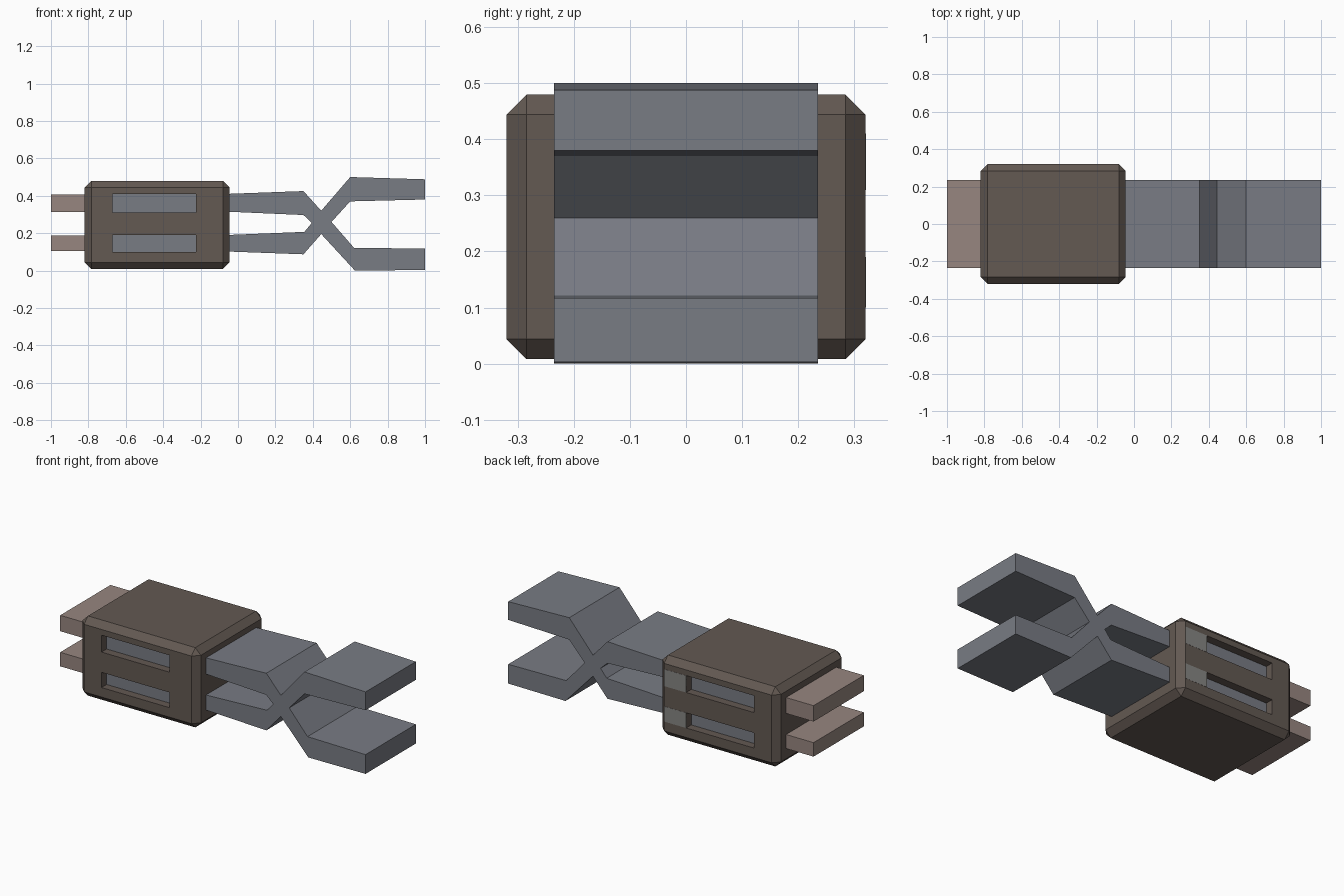
import bpy, bmesh

if "Cube" in bpy.data.objects:
    bpy.data.objects.remove(bpy.data.objects["Cube"])


def material(name, rgb):
    m = bpy.data.materials.new(name)
    m.diffuse_color = (*rgb, 1)
    m.use_nodes = True
    m.node_tree.nodes["Principled BSDF"].inputs["Base Color"].default_value = m.diffuse_color
    return m


brown = material("dark_brown", (0.125, 0.10, 0.085))
tan = material("dusty_tan", (0.31, 0.24, 0.215))
steel = material("steel_grey", (0.19, 0.20, 0.23))
pale = material("pale_grey", (0.24, 0.235, 0.225))


def extrude_profile(name, pts, y0, y1, mat):
    """Extrude an (x, z) outline from y0 to y1."""
    bm = bmesh.new()
    face = bm.faces.new([bm.verts.new((x, y0, z)) for x, z in pts])
    res = bmesh.ops.extrude_face_region(bm, geom=[face])
    verts = [v for v in res["geom"] if isinstance(v, bmesh.types.BMVert)]
    bmesh.ops.translate(bm, verts=verts, vec=(0, y1 - y0, 0))
    bmesh.ops.recalc_face_normals(bm, faces=bm.faces[:])
    me = bpy.data.meshes.new(name)
    bm.to_mesh(me)
    bm.free()
    me.materials.append(mat)
    ob = bpy.data.objects.new(name, me)
    bpy.context.collection.objects.link(ob)
    return ob


def box(name, x0, x1, y0, y1, z0, z1, mat):
    return extrude_profile(name, [(x0, z0), (x1, z0), (x1, z1), (x0, z1)], y0, y1, mat)


# Chamfered housing
body = box("housing", -0.82, -0.045, -0.32, 0.32, 0.008, 0.48, brown)
bevel = body.modifiers.new("chamfer", "BEVEL")
bevel.width = 0.036
bevel.segments = 1

# Slots on both sides, each with a steel floor; a pale strip beside the rear slots
slot_floor = 0.27
levels = {"lower": (0.10, 0.19), "upper": (0.31, 0.41)}
for level, (z0, z1) in levels.items():
    for side, s in (("front", -1), ("back", 1)):
        y0, y1 = sorted((s * slot_floor, s * 0.4))
        cutter = box(f"{level}_{side}_cutter", -0.67, -0.225, y0, y1, z0, z1, brown)
        cutter.hide_render = True
        cutter.hide_set(True)
        cut = body.modifiers.new("slot", "BOOLEAN")
        cut.object = cutter
        cut.operation = "DIFFERENCE"
        cut.solver = "EXACT"
        y0, y1 = sorted((s * (slot_floor - 0.01), s * (slot_floor + 0.002)))
        box(f"{level}_{side}_slot_floor", -0.67, -0.225, y0, y1, z0, z1, steel)
    box(f"{level}_back_strip", -0.225, -0.081, 0.315, 0.321, z0, z1, pale)

# Bake the housing, then drop the cutters
dg = bpy.context.evaluated_depsgraph_get()
dg.update()
baked = bpy.data.meshes.new_from_object(body.evaluated_get(dg))
body.modifiers.clear()
body.data = baked
for ob in [o for o in bpy.data.objects if o.name.endswith("_cutter")]:
    bpy.data.objects.remove(ob)

# Contact blades at the left end
box("lower_blade", -1.0, -0.80, -0.235, 0.235, 0.105, 0.188, tan)
box("upper_blade", -1.0, -0.80, -0.235, 0.235, 0.313, 0.407, tan)

# Crossed jaws at the right end
jaws = [(-0.06, 0.41), (0.35, 0.425), (0.445, 0.32), (0.60, 0.50), (1.0, 0.488),
        (1.0, 0.38), (0.60, 0.37), (0.50, 0.26), (0.62, 0.122), (1.0, 0.117),
        (1.0, 0.003), (0.625, 0.0), (0.445, 0.195), (0.35, 0.087), (-0.06, 0.102),
        (-0.06, 0.19), (0.355, 0.207), (0.395, 0.255), (0.35, 0.297), (-0.06, 0.315)]
extrude_profile("crossed_jaws", jaws, -0.235, 0.235, steel)
